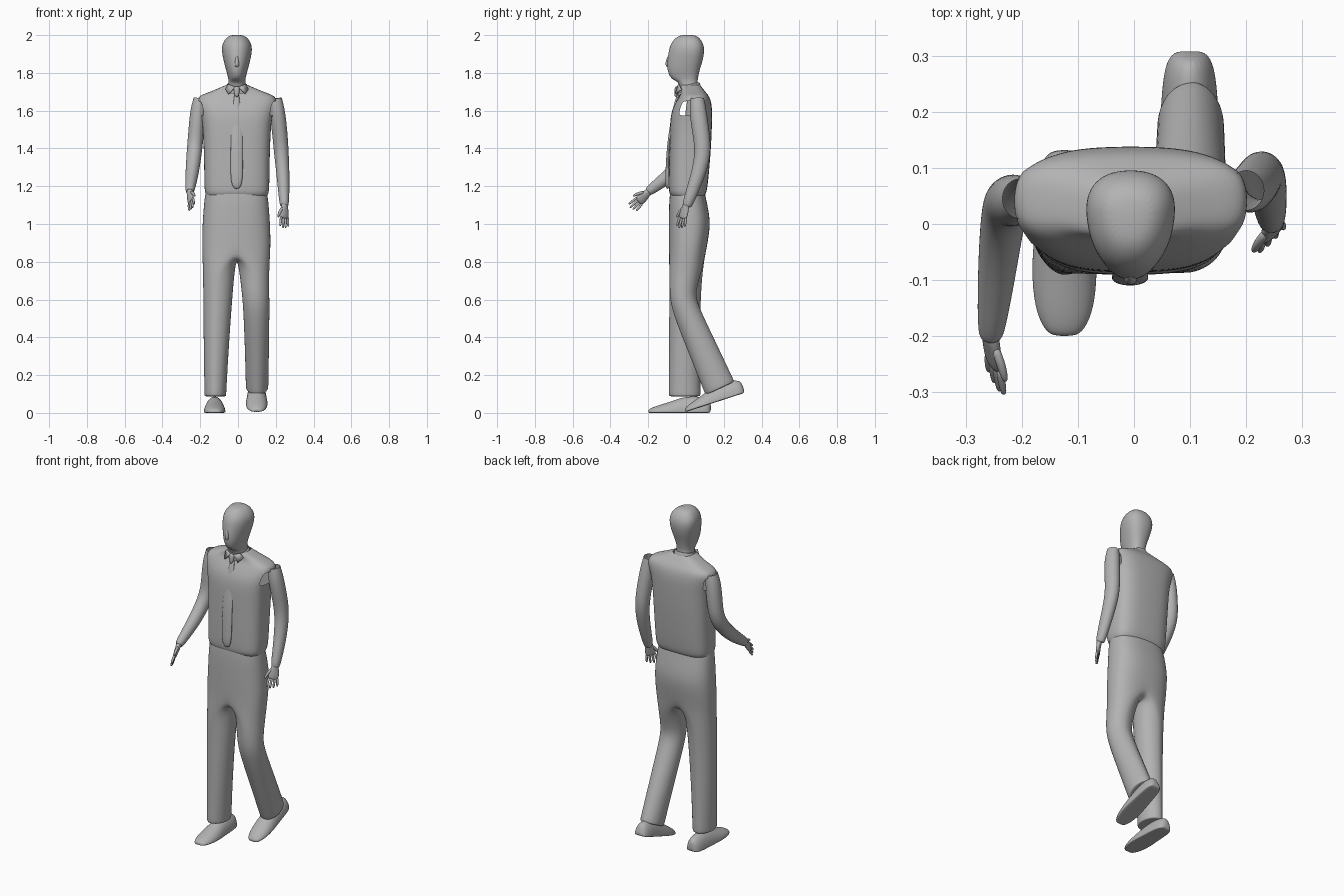
import bpy, bmesh, math
from mathutils import Vector, Matrix

cube = bpy.data.objects.get("Cube")
if cube:
    bpy.data.objects.remove(cube)

grey = bpy.data.materials.new("plain grey")
grey.use_nodes = True
color = (0.45, 0.45, 0.45, 1)
grey.diffuse_color = color
grey.node_tree.nodes["Principled BSDF"].inputs["Base Color"].default_value = color


def finish(bm, name, levels=2):
    """Turn a bmesh into a smooth subdivided object."""
    bmesh.ops.recalc_face_normals(bm, faces=bm.faces)
    for f in bm.faces:
        f.smooth = True
    mesh = bpy.data.meshes.new(name)
    bm.to_mesh(mesh)
    bm.free()
    mesh.materials.append(grey)
    ob = bpy.data.objects.new(name, mesh)
    bpy.context.collection.objects.link(ob)
    if levels:
        sub = ob.modifiers.new("smooth", "SUBSURF")
        sub.levels = sub.render_levels = levels
    return ob


def bridge(bm, a, b):
    n = len(a)
    for i in range(n):
        bm.faces.new((a[i], a[(i + 1) % n], b[(i + 1) % n], b[i]))


def loft(bm, rings, caps=True):
    rows = [[bm.verts.new(p) for p in ring] for ring in rings]
    for a, b in zip(rows, rows[1:]):
        bridge(bm, a, b)
    if caps:
        bm.faces.new(rows[0])
        bm.faces.new(rows[-1])
    return rows


def power(v, e):
    return math.copysign(abs(v) ** e, v)


def oval(x, y0, y1, z, rx, exponent=2.0, egg=0.0, tilt=0.0, n=24):
    """Horizontal rounded section from front y0 to back y1."""
    pts = []
    for i in range(n):
        a = math.tau * i / n
        c, s = power(math.cos(a), 2 / exponent), power(math.sin(a), 2 / exponent)
        pts.append(Vector((x + rx * c * (1 + egg * s),
                           (y0 + y1) / 2 + (y1 - y0) / 2 * s, z + tilt * s)))
    return pts


def tube(bm, path, side=Vector((0, 1, 0)), caps=True, n=16):
    """Path of (point, radius along side, other radius)."""
    pts = [Vector(p[0]) for p in path]
    rings = []
    for i, (_, r1, r2) in enumerate(path):
        d = (pts[min(i + 1, len(pts) - 1)] - pts[max(i - 1, 0)]).normalized()
        u = (side - d * side.dot(d)).normalized()
        v = d.cross(u)
        rings.append([pts[i] + u * r1 * math.cos(math.tau * k / n)
                      + v * r2 * math.sin(math.tau * k / n) for k in range(n)])
    loft(bm, rings, caps)


# Head and neck: z, front, back, half width
bm = bmesh.new()
head = [(1.70, -.035, .065, .05), (1.75, -.035, .062, .046), (1.763, -.07, .062, .044),
        (1.785, -.09, .066, .048), (1.82, -.10, .074, .058), (1.86, -.10, .088, .068),
        (1.91, -.093, .098, .079), (1.95, -.084, .095, .078), (1.985, -.058, .074, .058),
        (2.002, -.025, .045, .03)]
loft(bm, [oval(-.006, f, b, z, w, 2.3, .18 if z > 1.76 else 0) for z, f, b, w in head])
finish(bm, "head")

bm = bmesh.new()
tube(bm, [((-.006, -.088, 1.895), .006, .006), ((-.006, -.097, 1.865), .011, .01),
          ((-.006, -.1, 1.842), .011, .014), ((-.006, -.094, 1.83), .006, .008)], n=8)
finish(bm, "nose")

# Shirt with open armholes: z, front, back, half width
bm = bmesh.new()
shirt = [(1.15, -.08, .098, .162), (1.165, -.09, .108, .17), (1.2, -.092, .115, .173),
         (1.3, -.091, .125, .174), (1.42, -.088, .134, .177), (1.52, -.086, .138, .182),
         (1.575, -.081, .139, .19), (1.615, -.07, .138, .199), (1.65, -.052, .133, .209),
         (1.678, -.035, .122, .207), (1.70, -.025, .103, .14), (1.735, -.03, .075, .06)]
loft(bm, [oval(-.006, f, b, z, w, 2.9) for z, f, b, w in shirt], False)
holes = [f for f in bm.faces if abs(f.calc_center_median().x) > .165
         and 1.575 < f.calc_center_median().z < 1.65
         and -.03 < f.calc_center_median().y < .1]
bmesh.ops.delete(bm, geom=holes, context="FACES")
finish(bm, "shirt")

# Collar band and its two points
bm = bmesh.new()
loft(bm, [oval(-.006, -.048, .08, 1.705, .066, tilt=.015),
          oval(-.006, -.042, .074, 1.74, .056, tilt=.012),
          oval(-.006, -.034, .066, 1.738, .05, tilt=.012)], False)
finish(bm, "collar")
for s, label in ((1, "left"), (-1, "right")):
    bm = bmesh.new()
    corners = [(.008, -.05, 1.727), (.045, -.04, 1.74), (.062, -.027, 1.715), (.045, -.057, 1.688)]
    bm.faces.new([bm.verts.new((-.006 + s * x, y, z)) for x, y, z in corners])
    ob = finish(bm, label + "_collar_point", 0)
    ob.modifiers.new("thickness", "SOLIDIFY").thickness = .006

# Tie sunk into the chest, with its knot
bm = bmesh.new()
across = Vector((1, 0, 0))
tube(bm, [((-.007, -.035, 1.70), .014, .008), ((-.007, -.062, 1.62), .018, .008),
          ((-.007, -.078, 1.5), .031, .01), ((-.007, -.091, 1.42), .032, .01),
          ((-.007, -.097, 1.28), .034, .012), ((-.007, -.099, 1.215), .03, .012),
          ((-.007, -.096, 1.185), .014, .008)], across)
tube(bm, [((-.007, -.045, 1.728), .014, .01), ((-.007, -.05, 1.715), .019, .013),
          ((-.007, -.055, 1.67), .01, .008)], across, n=10)
finish(bm, "tie")

# Trousers: one pelvis that splits into two legs
bm = bmesh.new()
pelvis = [(1.175, -.084, .098, .163), (1.12, -.09, .11, .171), (1.02, -.092, .13, .179),
          (.94, -.092, .122, .182), (.86, -.092, .108, .182)]
rows = loft(bm, [oval(-.009, f, b, z, w, 2.5) for z, f, b, w in pelvis], False)
low = rows[-1]
seam = [bm.verts.new((-.006, .108 - .2 * j / 6, .86 - .05 * math.sin(math.pi * j / 6)))
        for j in range(1, 6)]
# Leg sections: x, y, z, half width, half depth, tilt in degrees
legs = {1: [(.084, 0, .76, .081, .088, 0), (.092, -.02, .63, .074, .07, 8),
            (.096, -.004, .55, .071, .071, 18), (.099, .075, .37, .066, .078, 25),
            (.1, .172, .148, .061, .085, 25), (.1, .181, .128, .061, .086, 25),
            (.1, .18, .131, .045, .06, 25)],
        -1: [(-.1, 0, .76, .086, .09, 0), (-.106, -.006, .6, .078, .084, 0),
             (-.114, -.008, .35, .068, .083, 0), (-.119, -.007, .11, .059, .085, 0),
             (-.119, -.007, .085, .059, .086, 0), (-.119, -.007, .09, .045, .06, 0)]}
angles = [math.radians(15 * k) for k in range(-6, 7)]
angles += [math.radians(90 + 30 * j) for j in range(1, 6)]
for s, sections in legs.items():
    last = [low[(k if s > 0 else 12 - k) % 24] for k in range(-6, 7)] + seam
    for x, y, z, rx, ry, tilt in sections:
        t = math.radians(tilt)
        ring = [bm.verts.new((x + s * rx * math.cos(a), y + ry * math.sin(a) * math.cos(t),
                              z + ry * math.sin(a) * math.sin(t))) for a in angles]
        bridge(bm, last, ring)
        last = ring
    bm.faces.new(last)
finish(bm, "trousers")


# Shoes with flat soles: y, half width, height
def shoe(name, matrix):
    bm = bmesh.new()
    stations = [(-.2, .018, .014), (-.19, .036, .024), (-.15, .054, .04), (-.08, .06, .06),
                (-.02, .054, .085), (.06, .05, .09), (.11, .043, .078), (.133, .024, .06)]
    rings = []
    for y, w, h in stations:
        ring = [(w * math.cos(math.pi * k / 10), y, .006 + (h - .006) * math.sin(math.pi * k / 10))
                for k in range(11)]
        ring += [(w * .95 * x, y, 0) for x in (-1, -.5, 0, .5, 1)]
        rings.append([matrix @ Vector(p) for p in ring])
    loft(bm, rings)
    finish(bm, name)


shoe("right_shoe", Matrix.Translation((-.124, 0, 0)))
shoe("left_shoe", Matrix.Translation((.099, .187, .066)) @ Matrix.Rotation(math.radians(18), 4, "X"))


# Sleeves are open at the shoulder
def sleeve(name, path):
    bm = bmesh.new()
    tube(bm, [(p, r, r * .9) for *p, r in path], caps=False)
    finish(bm, name)


sleeve("left_sleeve", [(.2, .06, 1.665, .036), (.208, .062, 1.6, .047), (.222, .08, 1.48, .046),
                       (.23, .093, 1.37, .044), (.24, .058, 1.24, .038), (.245, .006, 1.10, .029),
                       (.245, .004, 1.095, .02)])
sleeve("right_sleeve", [(-.203, .045, 1.665, .036), (-.212, .042, 1.6, .048), (-.222, .042, 1.48, .047),
                        (-.231, .033, 1.385, .046), (-.242, -.06, 1.275, .041),
                        (-.255, -.195, 1.175, .028), (-.255, -.2, 1.171, .02)])


# Hands: palm, four fingers and a thumb on the spread side
def hand(name, wrist, direction, spread):
    d, w = Vector(direction).normalized(), Vector(wrist)
    s = Vector(spread)
    s = (s - d * s.dot(d)).normalized()

    def at(along, across):
        return w + d * along + s * across

    bm = bmesh.new()
    tube(bm, [(at(-.02, 0), .019, .017), (at(.01, 0), .021, .014), (at(.04, 0), .031, .012),
              (at(.068, 0), .029, .01), (at(.074, 0), .02, .006)], s)
    for i, length in enumerate((.05, .058, .053, .042)):
        a = .023 - .0155 * i
        tube(bm, [(at(.06, a), .008, .008), (at(.07 + length / 2, a * 1.15), .0075, .0075),
                  (at(.07 + length * .9, a * 1.25), .006, .006),
                  (at(.07 + length, a * 1.25), .003, .003)], s, n=8)
    tube(bm, [(at(.012, .012), .01, .009), (at(.04, .034), .01, .009),
              (at(.068, .044), .007, .007), (at(.076, .045), .003, .003)], s, n=8)
    finish(bm, name, 1)


hand("left_hand", (.247, .0, 1.1), (-.02, -.25, -1), (-.7, -.7, 0))
hand("right_hand", (-.256, -.2, 1.168), (.1, -.75, -.72), (.4, -.55, .6))
